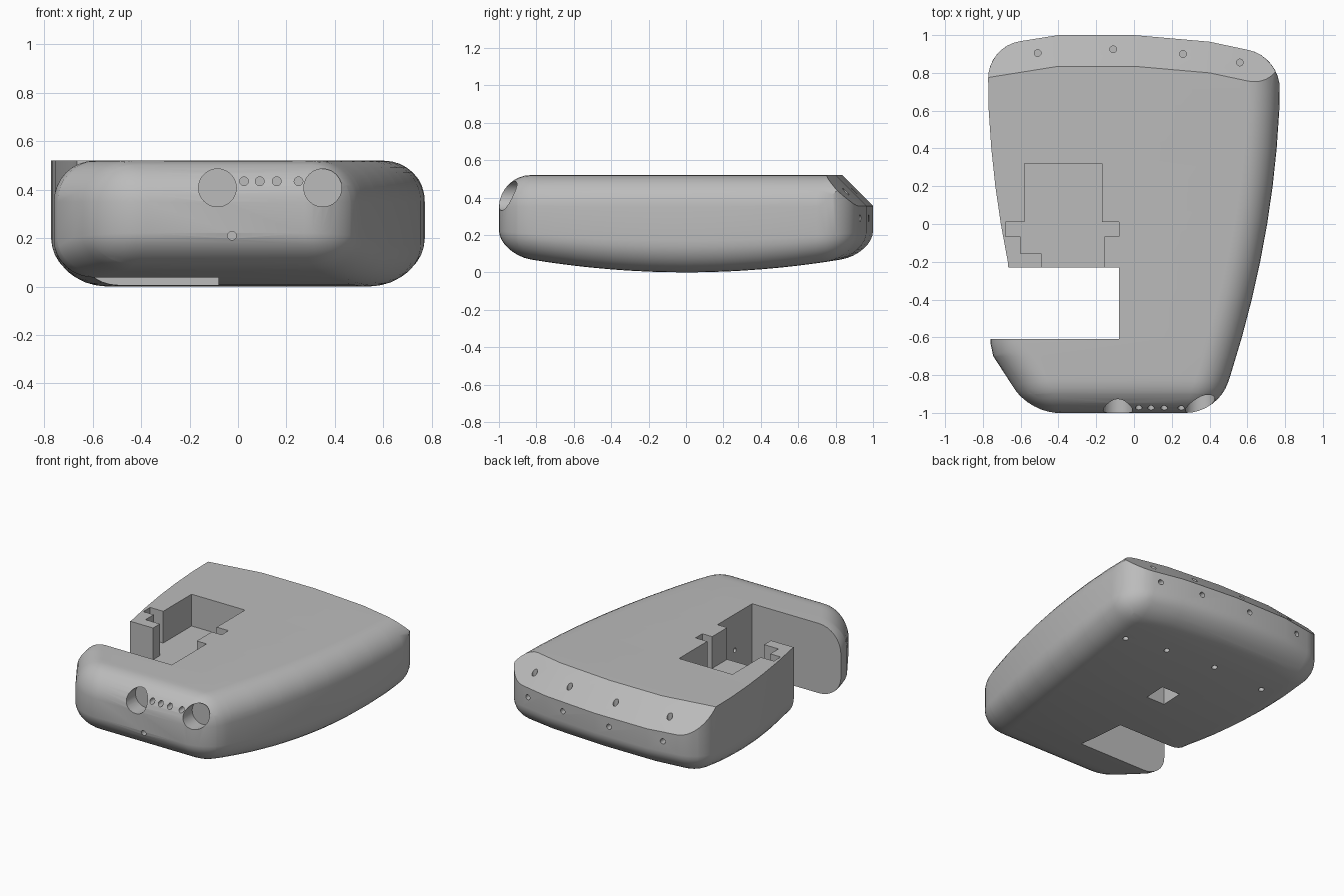
import bpy, bmesh, math
from mathutils import Vector

if "Cube" in bpy.data.objects:
    bpy.data.objects.remove(bpy.data.objects["Cube"], do_unlink=True)

TOP = 0.52
ROUND = 0.17

grey = bpy.data.materials.new("plain grey")
grey.use_nodes = True
grey.diffuse_color = (0.5, 0.5, 0.5, 1)
grey.node_tree.nodes["Principled BSDF"].inputs["Base Color"].default_value = (0.5, 0.5, 0.5, 1)


def add_object(name, bm):
    bmesh.ops.recalc_face_normals(bm, faces=bm.faces)
    mesh = bpy.data.meshes.new(name)
    bm.to_mesh(mesh)
    bm.free()
    mesh.materials.append(grey)
    obj = bpy.data.objects.new(name, mesh)
    bpy.context.collection.objects.link(obj)
    return obj


def prism(outline, z0, z1):
    bm = bmesh.new()
    face = bm.faces.new([bm.verts.new((x, y, z0)) for x, y in outline])
    up = bmesh.ops.extrude_face_region(bm, geom=[face])["geom"]
    verts = [v for v in up if isinstance(v, bmesh.types.BMVert)]
    bmesh.ops.translate(bm, verts=verts, vec=(0, 0, z1 - z0))
    return bm


def side_x(y):
    return 0.775 - 0.097 * (0.85 - y) ** 2


# Body outline: front edge, curved sides, faceted back, flared front grip
back = [(0.775, 0.885), (0.40, 0.965), (0, 1), (-0.40, 1), (-0.775, 0.94)]
steps = [-1 + 0.2 * i for i in range(9)]
outline = [(-0.55, -1)] + [(side_x(y), y) for y in steps] + back
outline += [(-side_x(y), y) for y in reversed(steps) if y > -0.25]
outline += [(-0.66, -0.30), (-0.76, -0.45), (-0.76, -0.63), (-0.745, -0.70)]
bm = prism(outline, 0, TOP)
bmesh.ops.recalc_face_normals(bm, faces=bm.faces)

# Round the bottom rim, the corners and the top rim at the front and left side
corners = [outline[0], outline[1], back[0], back[-1]]


def is_rounded(edge):
    a, b = (v.co for v in edge.verts)
    mid = (a + b) / 2
    if abs(a.z - b.z) > 0.1:
        return any(math.hypot(mid.x - x, mid.y - y) < 0.01 for x, y in corners)
    if mid.z < 0.1:
        return True
    return mid.y < -0.5 or (mid.x > 0.3 and max(a.y, b.y) < 0.9)


bmesh.ops.bevel(bm, geom=[e for e in bm.edges if is_rounded(e)], offset=ROUND,
                offset_type='OFFSET', segments=8, profile=0.5, affect='EDGES')

# Bow the underside from front to back
for i in range(-9, 10):
    bmesh.ops.bisect_plane(bm, geom=bm.verts[:] + bm.edges[:] + bm.faces[:],
                           plane_co=(0, i / 10, 0), plane_no=(0, 1, 0))
for v in bm.verts:
    v.co.z += 0.10 * v.co.y ** 2 * max(0, 1 - v.co.z / 0.35)
body = add_object("body", bm)


def cut(bm):
    cutter = add_object("cutter", bm)
    cutter.hide_render = True
    mod = body.modifiers.new("cut", 'BOOLEAN')
    mod.operation = 'DIFFERENCE'
    mod.solver = 'EXACT'
    mod.object = cutter
    bpy.context.view_layer.objects.active = body
    bpy.ops.object.modifier_apply(modifier=mod.name)
    bpy.data.objects.remove(cutter, do_unlink=True)


def box(x0, x1, y0, y1, z0, z1):
    return prism([(x0, y0), (x1, y0), (x1, y1), (x0, y1)], z0, z1)


def drill(point, direction, radius, depth, sides=20):
    bm = bmesh.new()
    bmesh.ops.create_cone(bm, cap_ends=True, segments=sides, radius1=radius,
                          radius2=radius, depth=2 * depth)
    turn = Vector((0, 0, 1)).rotation_difference(Vector(direction))
    bmesh.ops.transform(bm, matrix=turn.to_matrix().to_4x4(), verts=bm.verts)
    bmesh.ops.translate(bm, verts=bm.verts, vec=point)
    cut(bm)


# Sloped chamfer that follows the back edge
bm = bmesh.new()
path = [(0.95, 0.848)] + back[1:-1] + [(-0.95, 0.912)]
rings = [[bm.verts.new((x, y + dy, z)) for dy, z in
          ((-0.215, TOP + 0.05), (0.3, TOP + 0.05), (0.3, 0.055))] for x, y in path]
for r, s in zip(rings, rings[1:]):
    for i in range(3):
        j = (i + 1) % 3
        bm.faces.new((r[i], r[j], s[j], s[i]))
bm.faces.new(rings[0])
bm.faces.new(rings[-1])
cut(bm)

# Open notch through the side
cut(box(-1, -0.08, -0.61, -0.23, -0.2, 0.8))

# Stepped pocket that opens into the notch
pocket = [(-0.58, 0.32), (-0.58, 0.01), (-0.68, 0.01), (-0.68, -0.065), (-0.60, -0.065),
          (-0.60, -0.155), (-0.49, -0.155), (-0.49, -0.3), (-0.155, -0.3),
          (-0.155, -0.065), (-0.08, -0.065), (-0.08, 0.01), (-0.17, 0.01), (-0.17, 0.32)]
cut(prism(pocket, 0.30, 0.7))

# Square socket in the underside
cut(box(-0.12, 0.02, 0.15, 0.30, -0.1, 0.18))

# Front sockets and indicator holes
for x in (-0.085, 0.35):
    drill((x, -1, 0.408), (0, 1, 0), 0.078, 0.11, 40)
for x in (0.025, 0.09, 0.16, 0.25):
    drill((x, -1, 0.435), (0, 1, 0), 0.018, 0.12)
drill((-0.025, -1, 0.21), (0, 1, 0), 0.018, 0.08)
drill((-0.08, -0.42, 0.27), (1, 0, 0), 0.015, 0.06)

# Screw holes in the chamfer, the back face and the underside
for x, y in ((-0.51, 0.905), (-0.11, 0.925), (0.26, 0.90), (0.56, 0.855)):
    drill((x, y, 0.43), (0, 0, 1), 0.018, 0.08)
    drill((x, y + 0.08, 0.29), (0, 1, 0), 0.018, 0.08)
    drill((x, y - 0.27, 0.04), (0, 0, 1), 0.018, 0.08)

bpy.ops.object.select_all(action='DESELECT')
body.select_set(True)
bpy.context.view_layer.objects.active = body
bpy.ops.object.shade_smooth_by_angle(angle=math.radians(30))
